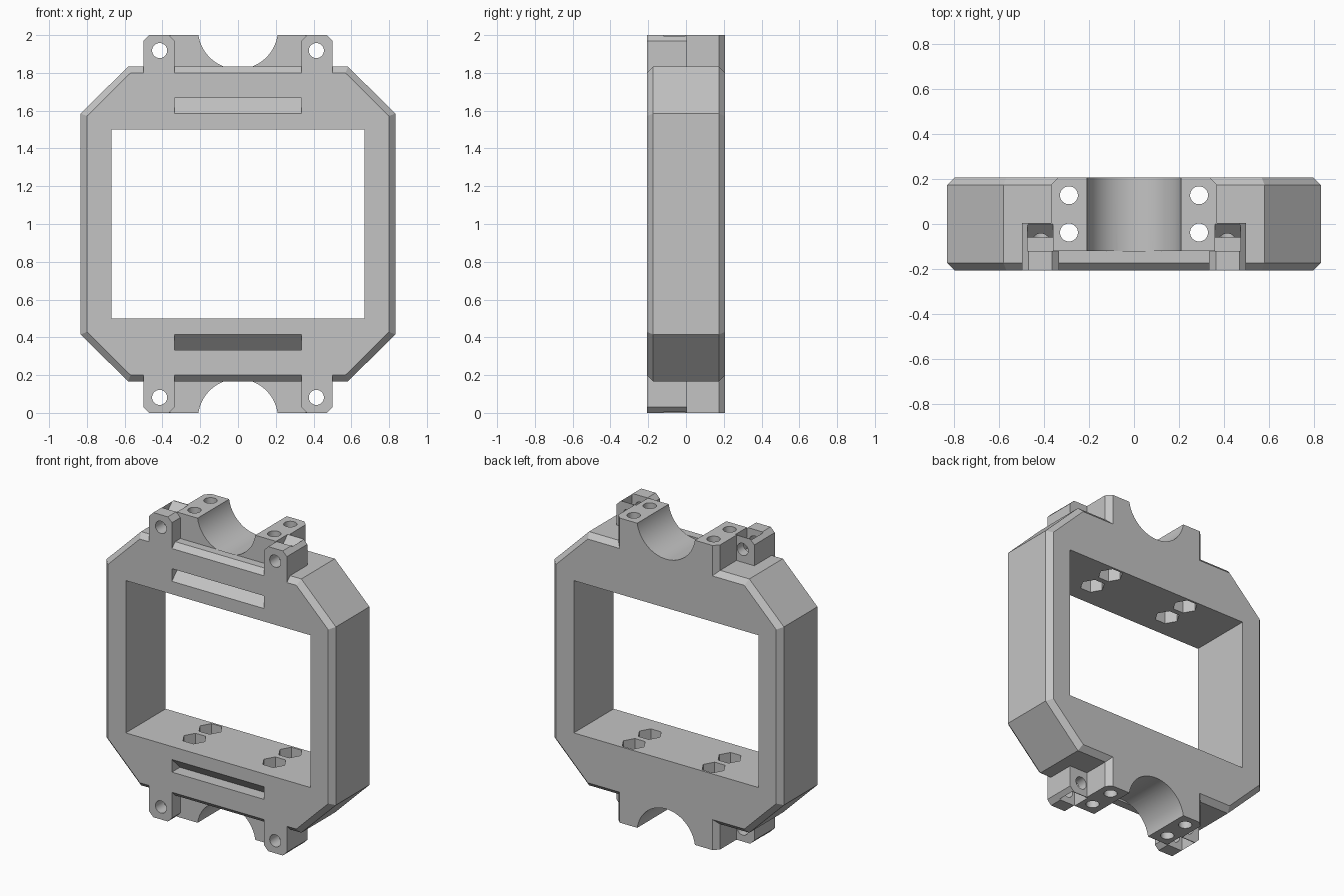
import bpy, bmesh, math
from mathutils import Vector

if "Cube" in bpy.data.objects:
    bpy.data.objects.remove(bpy.data.objects["Cube"])

grey = bpy.data.materials.new("matte_grey")
grey.diffuse_color = (0.55, 0.55, 0.55, 1)
grey.use_nodes = True
grey.node_tree.nodes["Principled BSDF"].inputs["Base Color"].default_value = grey.diffuse_color

D = 0.207          # half depth of the frame
CH = 0.033         # chamfer size


def prism(name, pts, axis, a, b, bevel=0):
    """Extrude a 2D profile along an axis (x: pts are y,z; y: x,z; z: x,y)."""
    def place(p, t):
        return {"x": (t, p[0], p[1]), "y": (p[0], t, p[1]), "z": (p[0], p[1], t)}[axis]
    bm = bmesh.new()
    lo = [bm.verts.new(place(p, a)) for p in pts]
    hi = [bm.verts.new(place(p, b)) for p in pts]
    caps = [bm.faces.new(lo), bm.faces.new(hi)]
    n = len(pts)
    for i in range(n):
        j = (i + 1) % n
        bm.faces.new((lo[i], lo[j], hi[j], hi[i]))
    bmesh.ops.recalc_face_normals(bm, faces=bm.faces)
    if bevel:
        edges = [e for f in caps for e in f.edges]
        bmesh.ops.bevel(bm, geom=edges, offset=bevel * math.sqrt(1), segments=1,
                        affect='EDGES', profile=0.5)
    me = bpy.data.meshes.new(name)
    bm.to_mesh(me)
    bm.free()
    me.materials.append(grey)
    ob = bpy.data.objects.new(name, me)
    bpy.context.collection.objects.link(ob)
    return ob


def circle(cx, cy, r, n=32):
    return [(cx + r * math.cos(2 * math.pi * i / n),
             cy + r * math.sin(2 * math.pi * i / n)) for i in range(n)]


def box(x0, x1, z0, z1):
    return [(x0, z0), (x1, z0), (x1, z1), (x0, z1)]


def combine(target, tool, op):
    mod = target.modifiers.new("combine", 'BOOLEAN')
    mod.operation = op
    mod.solver = 'EXACT'
    mod.object = tool
    bpy.context.view_layer.objects.active = target
    bpy.ops.object.modifier_apply(modifier=mod.name)
    bpy.data.objects.remove(tool, do_unlink=True)


# chamfered octagonal body
X, Z, XC, ZC = 0.833, 0.833, 0.582, 0.585
octagon = [(XC, Z), (X, ZC), (X, -ZC), (XC, -Z), (-XC, -Z), (-X, -ZC), (-X, ZC), (-XC, Z)]
frame = prism("clamp_frame", [(x, 1 + z) for x, z in octagon], "y", -D, D, CH)

# solid additions: clamp saddles and screw tabs at both ends
for s in (1, -1):
    saddle = [(-0.37, -0.12), (0.37, -0.12), (0.37, D - CH), (0.37 - CH, D),
              (CH - 0.37, D), (-0.37, D - CH)]
    combine(frame, prism("saddle", saddle, "z", 1 + s * 0.72, 1 + s), 'UNION')
    for m in (1, -1):
        tab = [(0.335, 0.72), (0.5, 0.72), (0.5, 0.97), (0.47, 1), (0.365, 1), (0.335, 0.97)]
        combine(frame, prism("tab", [(m * x, 1 + s * z) for x, z in tab], "y", -D, 0.005), 'UNION')

# central window
combine(frame, prism("window", box(-0.67, 0.67, 0.5, 1.5), "y", -0.4, 0.4), 'DIFFERENCE')

for s in (1, -1):
    # half-round bore, stopping behind the front lip
    combine(frame, prism("bore", circle(0, 1 + s * 1.032, 0.212, 72), "y", -0.12, 0.4), 'DIFFERENCE')
    # wedge-shaped groove in the front face
    wedge = [(-D - 0.02, 0.565), (-D + 0.083, 0.668), (-D - 0.02, 0.668)]
    combine(frame, prism("groove", [(y, 1 + s * z) for y, z in wedge], "x", -0.335, 0.335), 'DIFFERENCE')
    for m in (1, -1):
        # nut slot with sloped entry
        slot = [(-0.12, 0.86), (-0.06, 0.86), (-0.06, 0.94), (0.01, 1.01), (-0.12, 1.01)]
        combine(frame, prism("nut_slot", [(y, 1 + s * z) for y, z in slot],
                             "x", m * 0.36, m * 0.475), 'DIFFERENCE')
        # screw hole through the tab
        combine(frame, prism("tab_hole", circle(m * 0.415, 1 + s * 0.918, 0.04),
                             "y", -0.3, 0.1), 'DIFFERENCE')
        # clamp bolt holes with hexagonal nut pockets
        for y in (0.128, -0.038):
            combine(frame, prism("bolt_hole", circle(m * 0.29, y, 0.04),
                                 "z", 1 + s * 0.45, 1 + s * 1.1), 'DIFFERENCE')
            combine(frame, prism("nut_pocket", circle(m * 0.29, y, 0.075, 6),
                                 "z", 1 + s * 0.45, 1 + s * 0.58), 'DIFFERENCE')

# smooth bores, crisp edges
bpy.ops.object.select_all(action='DESELECT')
frame.select_set(True)
bpy.context.view_layer.objects.active = frame
bpy.ops.object.shade_smooth_by_angle(angle=math.radians(25))
